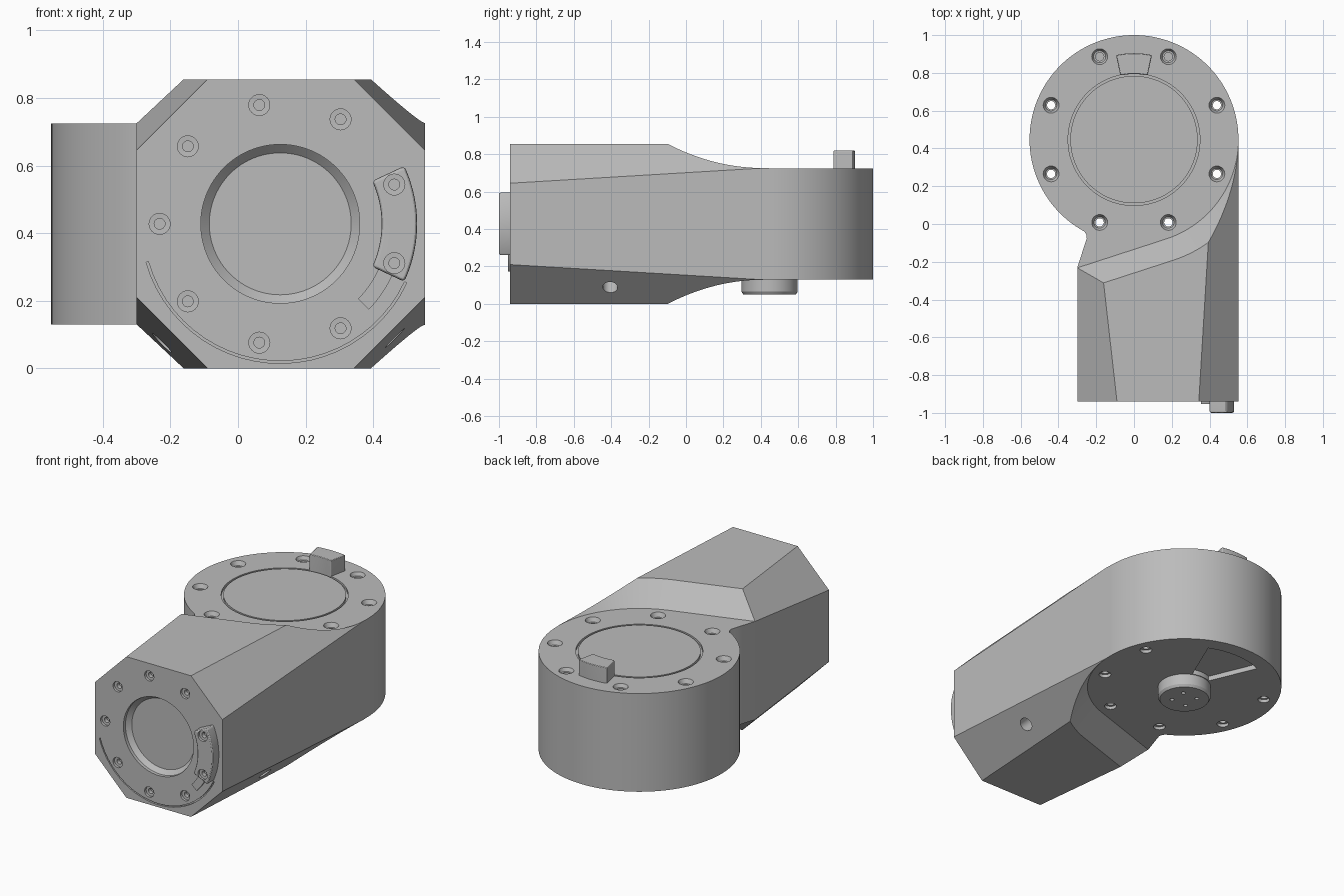
import bpy, bmesh
from math import sin, cos, radians, pi

if "Cube" in bpy.data.objects:
    bpy.data.objects.remove(bpy.data.objects["Cube"])

GREY = (0.5, 0.5, 0.5, 1)
metal = bpy.data.materials.new("plain grey")
metal.use_nodes = True
metal.diffuse_color = GREY
metal.node_tree.nodes["Principled BSDF"].inputs["Base Color"].default_value = GREY

R, CY = 0.553, 0.447            # drum radius and centre
LOW, HIGH, TOP = 0.13, 0.725, 0.855
MID = TOP / 2
FRONT = -0.94


# Local frames: third coordinate points out of the named face
def world(a, b, c):
    return (a, b, c)


def on_top(a, b, c):
    return (a, CY + b, HIGH + c)


def on_bottom(a, b, c):
    return (a, CY + b, LOW - c)


def on_front(a, b, c):
    return (0.125 + a, FRONT - c, MID + b)


def circle(r, c, n=64, x=0, y=0):
    return [(x + r * cos(2 * pi * i / n), y + r * sin(2 * pi * i / n), c) for i in range(n)]


def arc(r, a0, a1, n=24):
    angles = [radians(a0 + (a1 - a0) * i / n) for i in range(n + 1)]
    return [(r * cos(a), r * sin(a)) for a in angles]


def sector(r0, r1, a0, a1, c0, c1):
    outline = arc(r0, a0, a1) + arc(r1, a1, a0)
    return [[(x, y, c) for x, y in outline] for c in (c0, c1)]


def prism(outline, c0, c1):
    return [[(x, y, c) for x, y in outline] for c in (c0, c1)]


def hole(r0, r1, r2, step, depth, angle, ring, over=0.01, base=0, n=24):
    x, y = ring * cos(radians(angle)), ring * sin(radians(angle))
    levels = [(r0, over), (r0, 0), (r1, -step), (r2, -step - 0.001), (r2, -depth)]
    return [circle(r, base + c, n, x, y) for r, c in levels]


def solid(name, parts):
    """Loft each (frame, rings, closed) part into one mesh object."""
    bm = bmesh.new()
    for frame, rings, closed in parts:
        loops = [[bm.verts.new(frame(*p)) for p in ring] for ring in rings]
        pairs = list(zip(loops, loops[1:]))
        if closed:
            pairs.append((loops[-1], loops[0]))
        else:
            bm.faces.new(loops[0])
            bm.faces.new(loops[-1])
        for lo, hi in pairs:
            for i in range(len(lo)):
                j = (i + 1) % len(lo)
                bm.faces.new((lo[i], lo[j], hi[j], hi[i]))
    bmesh.ops.recalc_face_normals(bm, faces=bm.faces)
    mesh = bpy.data.meshes.new(name)
    bm.to_mesh(mesh)
    bm.free()
    mesh.materials.append(metal)
    ob = bpy.data.objects.new(name, mesh)
    bpy.context.collection.objects.link(ob)
    return ob


def select(ob):
    bpy.ops.object.select_all(action="DESELECT")
    ob.select_set(True)
    bpy.context.view_layer.objects.active = ob


def combine(ob, other, operation):
    select(ob)
    mod = ob.modifiers.new("combine", "BOOLEAN")
    mod.operation, mod.object, mod.solver = operation, other, "EXACT"
    bpy.ops.object.modifier_apply(modifier=mod.name)
    bpy.data.objects.remove(other)


def finish(ob, bevel=0):
    select(ob)
    if bevel:
        mod = ob.modifiers.new("soft edges", "BEVEL")
        mod.width, mod.segments, mod.angle_limit = bevel, 3, radians(50)
        bpy.ops.object.modifier_apply(modifier=mod.name)
    bpy.ops.object.shade_smooth_by_angle(angle=radians(25))
    mod = ob.modifiers.new("even shading", "WEIGHTED_NORMAL")
    mod.keep_sharp = True


# Arm: octagonal block whose chamfers narrow towards the drum
def octagon(y):
    left, right = 0.21 - 0.113 * (y - FRONT), 0.21 - 0.06 * (y - FRONT)
    x0, x1 = -0.3, R
    return [(x0, y, left), (x0 + left, y, 0), (x1 - right, y, 0), (x1, y, right),
            (x1, y, TOP - right), (x1 - right, y, TOP), (x0 + left, y, TOP), (x0, y, TOP - left)]


housing = solid("housing", [(world, [octagon(FRONT), octagon(0.6)], False)])
footprint = [(-0.5, -1.1), (0.7, -1.1), (0.7, CY), (0, CY), (-0.2, 0.1), (-0.27, -0.03),
             (-0.253, -0.055), (-0.25, -0.075), (-0.258, -0.1), (-0.355, -0.4)]
combine(housing, solid("footprint", [(world, prism(footprint, -0.1, 1), False)]), "INTERSECT")


# Sloped relief around the drum, above and below
def relief(offset, height):
    r = R + offset
    pts = arc(r, -72, 0, 40)
    tx, ty = pts[0]
    t = radians(18)
    outline = pts + [(r, 2), (-2, 2), (tx - 1.5 * cos(t), ty - 1.5 * sin(t))]
    return [(x, y, height) for x, y in outline]


for frame in (on_top, on_bottom):
    rings = [relief(0, 0), relief(0.16, 0.175)]
    combine(housing, solid("relief", [(frame, rings, False)]), "DIFFERENCE")

# Drum
drum = solid("drum", [(world, [circle(R, LOW, 128, 0, CY), circle(R, HIGH, 128, 0, CY)], False)])
combine(housing, drum, "UNION")

# Drum cuts: groove, screw holes, keyed recess
cuts = [(on_top, [circle(r, c, 96) for r, c in
                  ((0.337, 0.01), (0.349, 0.01), (0.349, -0.015), (0.337, -0.015))], True)]
for k in range(8):
    angle = 22.5 + 45 * k
    if k in (1, 2):
        cuts.append((on_top, hole(0.042, 0.032, 0.022, 0.02, 0.5, angle, 0.475), False))
        continue
    x, y = 0.475 * cos(radians(angle)), 0.475 * sin(radians(angle))
    deep = LOW - HIGH
    levels = [(0.042, 0.01), (0.042, 0), (0.03, -0.025), (0.022, -0.026),
              (0.022, deep + 0.02), (0.034, deep + 0.019), (0.034, deep - 0.01)]
    cuts.append((on_top, [circle(r, c, 24, x, y) for r, c in levels], False))
cuts.append((on_bottom, sector(0.155, 0.465, 67, 113, 0.01, -0.03), False))

# Front cuts: dished cover, screw sockets, curved slot
dish = [circle(0.235, 0.02, 96), circle(0.235, -0.02, 96), circle(0.21, -0.045, 96)]
cuts.append((on_front, dish, False))
for k in range(2, 9):
    angle = 20 + 40 * (k - 1)
    cuts.append((on_front, hole(0.031, 0.031, 0.016, 0.015, 0.04, angle, 0.357), False))
cuts.append((on_front, sector(0.406, 0.413, 196, 335, 0.01, -0.012), False))


# Round ports in the two lower chamfers
def port(side, x, z):
    def frame(a, b, c):
        s = 0.7071
        return (x + side * s * (a + c), -0.405 + b, z + s * (a - c))
    return (frame, [circle(0.04, 0.03, 32), circle(0.04, -0.1, 32)], False)


cuts += [port(1, 0.464, 0.089), port(-1, -0.225, 0.075)]
combine(housing, solid("cuts", cuts), "DIFFERENCE")
finish(housing)

# Locating key on top of the drum
key = solid("top_key", [(on_top, sector(0.347, 0.457, 78, 102, -0.01, 0.095), False)])
finish(key, 0.01)

# Raised front key with two screw sockets
key = solid("front_key", [(on_front, sector(0.3, 0.405, -25, 25, -0.01, 0.06), False)])
finish(key, 0.015)
sockets = [(on_front, hole(0.031, 0.031, 0.016, 0.015, 0.04, a, 0.357, base=0.06), False)
           for a in (-19, 19)]
combine(key, solid("sockets", sockets), "DIFFERENCE")
finish(key)
pad = solid("front_key_tail", [(on_front, sector(0.32, 0.365, -44, -24, -0.01, 0.012), False)])
finish(pad)

# Connector boss under the drum
levels = [(0.15, -0.04), (0.15, 0.065), (0.14, 0.08)]
boss = solid("bottom_boss", [(on_bottom, [circle(r, c) for r, c in levels], False)])
pins = [(on_bottom, [circle(0.012, c, 16, x, y) for c in (0.09, 0.05)], False)
        for x in (-0.05, 0.05) for y in (-0.05, 0.05)]
combine(boss, solid("pins", pins), "DIFFERENCE")
finish(boss)
